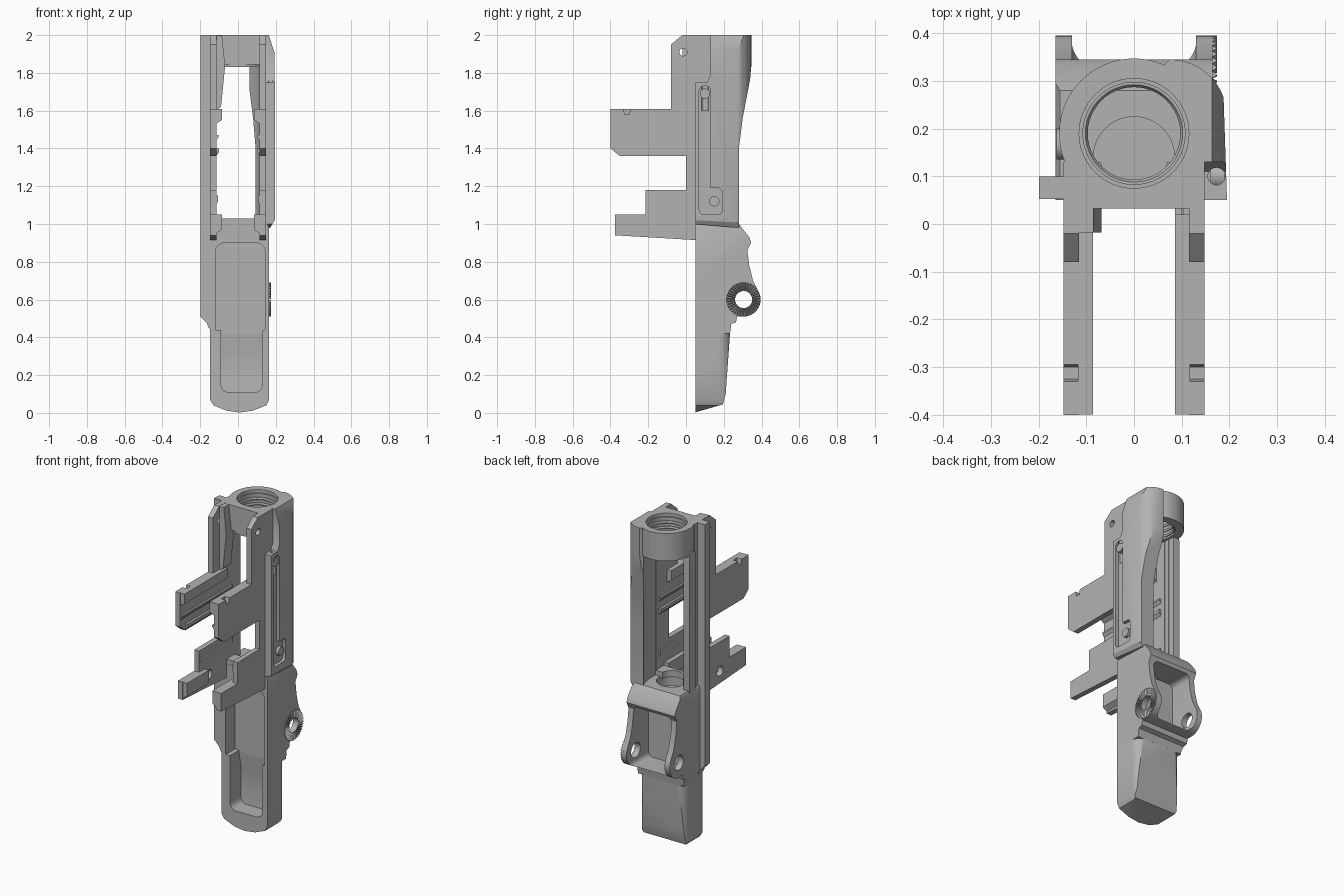
import bpy
import bmesh
import math
from mathutils import Vector

cube = bpy.data.objects.get("Cube")
if cube:
    bpy.data.objects.remove(cube, do_unlink=True)

steel = bpy.data.materials.new("steel grey")
steel.use_nodes = True
GREY = (0.45, 0.45, 0.45, 1)
steel.diffuse_color = GREY
steel.node_tree.nodes["Principled BSDF"].inputs["Base Color"].default_value = GREY


def finish(name, bm):
    bmesh.ops.recalc_face_normals(bm, faces=bm.faces)
    mesh = bpy.data.meshes.new(name)
    bm.to_mesh(mesh)
    bm.free()
    mesh.materials.append(steel)
    obj = bpy.data.objects.new(name, mesh)
    bpy.context.collection.objects.link(obj)
    return obj


def prism(name, pts, axis, lo, hi):
    """Extrude a 2D outline along an axis: x takes (y, z), y takes (x, z), z takes (x, y)."""
    place = {"x": lambda a, b, t: (t, a, b),
             "y": lambda a, b, t: (a, t, b),
             "z": lambda a, b, t: (a, b, t)}[axis]
    bm = bmesh.new()
    face = bm.faces.new([bm.verts.new(place(a, b, lo)) for a, b in pts])
    ext = bmesh.ops.extrude_face_region(bm, geom=[face])
    shift = Vector(place(0, 0, hi - lo))
    bmesh.ops.translate(bm, vec=shift, verts=[v for v in ext["geom"] if isinstance(v, bmesh.types.BMVert)])
    return finish(name, bm)


def arc(cx, cy, r, start=0, end=360, n=40):
    closed = end - start == 360
    steps = n if closed else n - 1
    angles = [math.radians(start + (end - start) * i / steps) for i in range(n)]
    return [(cx + r * math.cos(a), cy + r * math.sin(a)) for a in angles]


def rounded(x0, y0, x1, y1, r):
    return (arc(x1 - r, y1 - r, r, 0, 90, 6) + arc(x0 + r, y1 - r, r, 90, 180, 6)
            + arc(x0 + r, y0 + r, r, 180, 270, 6) + arc(x1 - r, y0 + r, r, 270, 360, 6)[:])


def box(name, x, y, z):
    return prism(name, [(x[0], y[0]), (x[1], y[0]), (x[1], y[1]), (x[0], y[1])], "z", *z)


def combine(obj, tool, operation="DIFFERENCE"):
    """Apply a boolean and discard the helper."""
    tool.hide_render = True
    mod = obj.modifiers.new("cut", "BOOLEAN")
    mod.operation, mod.object, mod.solver = operation, tool, "EXACT"
    graph = bpy.context.evaluated_depsgraph_get()
    mesh = bpy.data.meshes.new_from_object(obj.evaluated_get(graph))
    obj.modifiers.clear()
    obj.data = mesh
    bpy.data.objects.remove(tool, do_unlink=True)


# Side plates with the two forward arms
plate = [(-0.02, 2), (-0.08, 1.95), (-0.08, 1.61), (-0.295, 1.61), (-0.3, 1.58), (-0.325, 1.58),
         (-0.33, 1.61), (-0.4, 1.61), (-0.4, 1.4), (-0.35, 1.36), (0, 1.36), (0, 1.18),
         (-0.215, 1.18), (-0.215, 1.05), (-0.375, 1.05), (-0.375, 0.94), (0.05, 0.915),
         (0.13, 0.915), (0.13, 2)]
ribs = [("upper_guide", -0.4, 0.02, 1.53, 1.61, 0.086), ("middle_guide", -0.4, 0.1, 1.44, 1.47, 0.103),
        ("lower_guide", -0.35, 0.1, 1.36, 1.4, 0.1), ("bottom_guide", -0.21, 0.1, 1.1, 1.15, 0.105),
        ("foot_guide", -0.375, 0.05, 0.95, 1.05, 0.086)]
for side, s in (("left", 1), ("right", -1)):
    wall = prism(side + "_plate", plate, "x", *sorted((s * 0.115, s * 0.148)))
    combine(wall, prism("pin_hole", arc(-0.015, 1.91, 0.02), "x", -1, 1))
    if s < 0:
        combine(wall, prism("arm_hole", arc(-0.12, 1.0, 0.03), "x", -1, 1))
    for label, y0, y1, z0, z1, inner in ribs:
        if s < 0 and label == "foot_guide":
            y1 = -0.16
        rib = [(inner, z0 + 0.02), (0.117, z0), (0.117, z1), (inner, z1)]
        prism(side + "_" + label, [(s * x, z) for x, z in rib], "y", y0 + 0.001, y1)
upper = [(-0.116, 1.6), (-0.09, 1.62), (-0.068, 1.84), (-0.085, 1.999), (-0.116, 1.999)]
prism("right_upper_lug", upper, "y", -0.018, 0.06)

# Round collar at the top with its square front and threaded bore
collar = prism("collar", arc(0, 0.19, 0.157, n=64), "z", 1.83, 2)
combine(collar, box("collar_front", (-0.147, 0.147), (0.032, 0.19), (1.845, 2)), "UNION")
combine(collar, prism("bore", arc(0, 0.19, 0.107, n=64), "z", 1.5, 2.1))
combine(collar, prism("bore_mouth", arc(0, 0.19, 0.115, n=64), "z", 1.98, 2.1))
for i in range(4):
    bpy.ops.mesh.primitive_torus_add(location=(0, 0.19, 1.85 + i * 0.033), major_radius=0.107,
                                     minor_radius=0.01, major_segments=48, minor_segments=6)
    thread = bpy.context.object
    thread.name = "bore_thread"
    thread.data.materials.append(steel)

# Heavy left wall: cross-section trimmed by the side and front outlines
section = [(0.118, 0.05), (0.195, 0.05)] + arc(0.075, 0.225, 0.12, 20, 90, 10) + [
    (0.06, 0.33), (0.1, 0.27), (0.118, 0.2)]
heavy = prism("left_heavy_wall", section, "z", 0.98, 2)
side_trim = [(0.04, 1.0), (0.28, 0.98), (0.28, 1.4), (0.3, 1.56), (0.34, 1.77), (0.36, 2.01),
             (0.13, 2.01), (0.13, 1.79), (0.11, 1.75), (0.04, 1.75)]
combine(heavy, prism("side_trim", side_trim, "x", 0, 1), "INTERSECT")
front_trim = [(0, 0.9), (0.17, 0.98), (0.195, 1.02), (0.195, 1.9), (0.16, 2.01), (0, 2.01)]
combine(heavy, prism("front_trim", front_trim, "y", -1, 1), "INTERSECT")
combine(heavy, prism("bore_relief", arc(0, 0.19, 0.112, n=48), "z", 0.9, 2.1))
groove = rounded(0.07, 1.05, 0.13, 1.73, 0.025)
combine(heavy, prism("groove", groove, "x", 0.172, 1))
combine(heavy, prism("groove_foot", rounded(0.09, 1.05, 0.19, 1.19, 0.02), "x", 0.172, 1))
combine(heavy, prism("rail_hole", arc(0.173, 0.1, 0.018), "z", 1.6, 2.1))
prism("groove_stop", arc(0.15, 1.12, 0.027), "x", 0.16, 0.19)
prism("groove_pin", arc(0.1, 1.69, 0.027), "x", 0.16, 0.19)

# Right wall strip and the long outer rail
prism("right_rear_strip", rounded(0.135, 0.94, 0.2, 1.85, 0.03), "x", -0.163, -0.122)
box("right_inner_wall", (-0.147, -0.118), (0.1, 0.16), (0.95, 1.85))
rail = [(-0.199, 2), (-0.146, 2), (-0.146, 0.45), (-0.155, 0.45), (-0.165, 0.475), (-0.199, 0.51)]
prism("right_outer_rail", rail, "y", 0.052, 0.1)

# Lower body with rear ears and the sloped bridge above them
ear = arc(0.305, 0.6, 0.09, -85, 30, 16)
body_side = [(0.05, 0.42), (0.233, 0.42), (0.24, 0.47), (0.265, 0.48), (0.27, 0.51)] + ear + [
    (0.355, 0.7), (0.335, 0.78), (0.325, 0.86), (0.345, 0.9), (0.335, 0.93), (0.28, 1.0), (0.05, 1.0)]
body = prism("lower_body", body_side, "x", -0.165, 0.165)
outline = [(-0.148, 0.4), (0.165, 0.4), (0.165, 0.98), (0.15, 1.01), (-0.15, 1.01), (-0.165, 0.98),
           (-0.165, 0.48), (-0.148, 0.44)]
combine(body, prism("body_outline", outline, "y", -1, 1), "INTERSECT")
combine(body, prism("front_pocket", rounded(-0.12, 0.4, 0.145, 0.9, 0.05), "y", -0.5, 0.14))
combine(body, prism("rear_window", rounded(-0.13, 0.515, 0.13, 0.88, 0.03), "y", 0.18, 1))
combine(body, prism("bolt_channel", arc(0, 0.14, 0.085), "z", 0.93, 1.2))
combine(body, prism("ear_holes", arc(0.305, 0.6, 0.045), "x", -1, 1))
web = box("front_web", (-0.117, 0.117), (0.052, 0.13), (0.99, 1.03))
combine(web, prism("web_channel", arc(0, 0.14, 0.07), "z", 0.9, 1.2))

# Rounded tail with a front pocket
tail_section = [(-0.148, 0.05), (0.165, 0.05)] + arc(0.105, 0.175, 0.06, 0, 90, 8) + arc(
    -0.088, 0.175, 0.06, 90, 180, 8)
tail = prism("tail", tail_section, "z", 0, 0.44)
tail_side = [(0.04, 0), (0.195, 0.045), (0.21, 0.1), (0.235, 0.45), (0.04, 0.45)]
combine(tail, prism("tail_side", tail_side, "x", -1, 1), "INTERSECT")
tail_front = [(-0.148, 0.45), (-0.148, 0.07), (-0.13, 0.04), (-0.06, 0.012), (0.008, 0.002),
              (0.08, 0.012), (0.15, 0.04), (0.165, 0.07), (0.165, 0.45)]
combine(tail, prism("tail_front", tail_front, "y", -1, 1), "INTERSECT")
pocket = prism("tail_pocket", rounded(-0.09, 0.11, 0.13, 0.6, 0.04), "y", -0.5, 0.5)
pocket_side = [(-0.5, 0.05), (0.15, 0.05), (0.16, 0.2), (0.16, 0.32), (0.14, 0.42), (0.14, 0.5), (-0.5, 0.5)]
combine(pocket, prism("pocket_side", pocket_side, "x", -1, 1), "INTERSECT")
combine(tail, pocket)

# Toothed washer on the left ear
bm = bmesh.new()
loops = []
TEETH = 36
for i in range(TEETH * 2):
    a = math.pi * i / TEETH
    crest = 0.174 if i % 2 else 0.164
    rows = [(0.15, 0.047), (0.15, 0.09), (crest, 0.09), (crest, 0.047)]
    loops.append([bm.verts.new((x, 0.305 + r * math.cos(a), 0.6 + r * math.sin(a))) for x, r in rows])
for i, ring in enumerate(loops):
    after = loops[(i + 1) % len(loops)]
    for k in range(4):
        j = (k + 1) % 4
        bm.faces.new((ring[k], ring[j], after[j], after[k]))
finish("toothed_washer", bm)

# Smooth shading with sharp edges kept
bpy.ops.object.select_all(action="DESELECT")
for obj in bpy.context.scene.objects:
    if obj.type == "MESH":
        bmesh_data = bmesh.new()
        bmesh_data.from_mesh(obj.data)
        bmesh.ops.remove_doubles(bmesh_data, verts=bmesh_data.verts, dist=0.0002)
        bmesh_data.to_mesh(obj.data)
        bmesh_data.free()
        obj.select_set(True)
        bpy.context.view_layer.objects.active = obj
bpy.ops.object.shade_smooth_by_angle(angle=math.radians(30))
